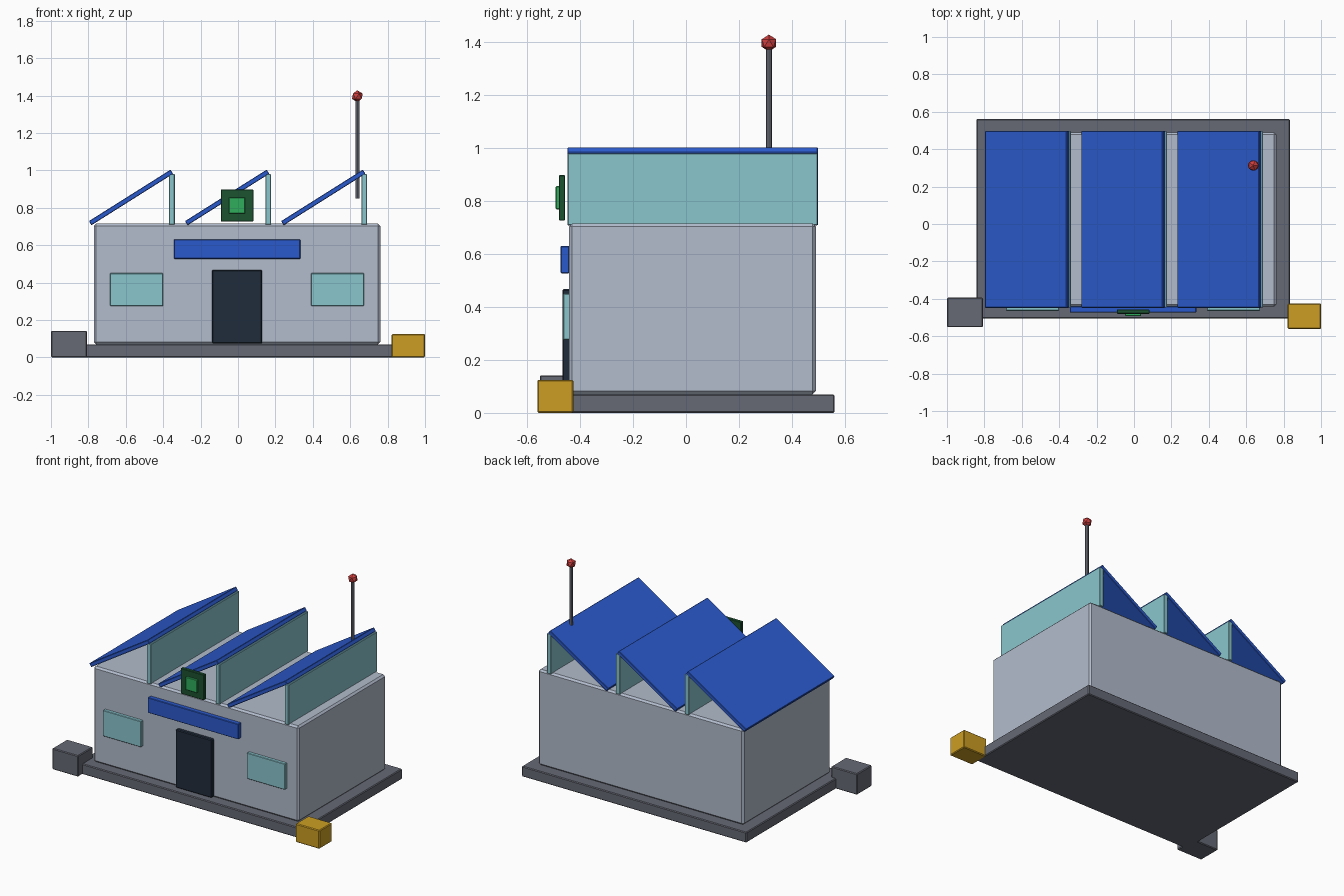
import bpy, math

if "Cube" in bpy.data.objects:
    bpy.data.objects.remove(bpy.data.objects["Cube"])


def material(name, hex_code):
    """Flat colour from an sRGB hex code, stored as linear."""
    rgb = [int(hex_code[i:i + 2], 16) / 255 for i in (0, 2, 4)]
    lin = [c / 12.92 if c <= 0.04045 else ((c + 0.055) / 1.055) ** 2.4 for c in rgb]
    m = bpy.data.materials.new(name)
    m.diffuse_color = (*lin, 1)
    m.use_nodes = True
    m.node_tree.nodes["Principled BSDF"].inputs["Base Color"].default_value = m.diffuse_color
    return m


WALL = material("pale_grey", "B2BCCC")
STONE = material("dark_grey", "666975")
BLUE = material("blue", "2B5ACC")
GLASS = material("pale_teal", "8AC6CE")
DOOR = material("near_black", "202C3B")
GOLD = material("gold", "CC9E22")
RED = material("red", "CF3F3F")
DARK_GREEN = material("dark_green", "1C5230")
GREEN = material("green", "2FAE5C")
METAL = material("mid_grey", "747985")


def box(name, x, y, z, mat, bevel=0.005, tilt=0):
    """Box spanning the given (min, max) ranges, optionally tilted about y."""
    bpy.ops.mesh.primitive_cube_add(size=1)
    ob = bpy.context.object
    ob.name = name
    for v in ob.data.vertices:
        v.co = [c * (r[1] - r[0]) for c, r in zip(v.co, (x, y, z))]
    ob.location = [(r[0] + r[1]) / 2 for r in (x, y, z)]
    ob.rotation_euler.y = tilt
    ob.data.materials.append(mat)
    if bevel:
        mod = ob.modifiers.new("edge", "BEVEL")
        mod.width, mod.segments = bevel, 1
    return ob


CX = -0.005  # middle of the building

# Base slab and building body
box("base_slab", (-0.843, 0.833), (-0.505, 0.561), (0, 0.07), STONE)
box("building_walls", (-0.771, 0.761), (-0.442, 0.49), (0.07, 0.715), WALL, 0.012)

# Sawtooth roof: three tilted panels, each with an upright glass strip
for i in range(3):
    px = -0.572 + 0.514 * i
    box(f"roof_panel_{i + 1}", (px - 0.258, px + 0.258), (-0.448, 0.498),
        (0.842, 0.868), BLUE, 0.003, -math.radians(32.2))
    gx = -0.353 + 0.514 * i
    box(f"roof_glass_{i + 1}", (gx - 0.015, gx + 0.015), (-0.447, 0.497),
        (0.709, 0.98), GLASS, 0.003)

# Front: door, windows, fascia and green panel
box("front_door", (CX - 0.134, CX + 0.134), (-0.467, -0.435), (0.075, 0.467), DOOR)
for side, name in ((-1, "left_window"), (1, "right_window")):
    wx = CX + side * 0.537
    box(name, (wx - 0.142, wx + 0.142), (-0.464, -0.435), (0.275, 0.45), GLASS, 0.003)
box("front_fascia", (CX - 0.338, CX + 0.338), (-0.473, -0.44), (0.527, 0.63), BLUE, 0.003)
box("green_panel_frame", (CX - 0.087, CX + 0.087), (-0.48, -0.456), (0.726, 0.898), DARK_GREEN, 0.003)
box("green_panel_centre", (CX - 0.043, CX + 0.043), (-0.492, -0.47), (0.768, 0.856), GREEN, 0.003)

# Corner crates
box("grey_crate", (-1, -0.807), (-0.552, -0.394), (0, 0.142), STONE)
box("gold_crate", (0.822, 1), (-0.561, -0.425), (0, 0.125), GOLD)

# Antenna mast and faceted ball
bpy.ops.mesh.primitive_cylinder_add(vertices=8, radius=0.011, depth=0.53,
                                    location=(0.638, 0.313, 1.115))
mast = bpy.context.object
mast.name = "antenna_mast"
mast.data.materials.append(METAL)
bpy.ops.mesh.primitive_ico_sphere_add(subdivisions=1, radius=0.032,
                                      location=(0.638, 0.313, 1.396))
ball = bpy.context.object
ball.name = "antenna_ball"
ball.data.materials.append(RED)
